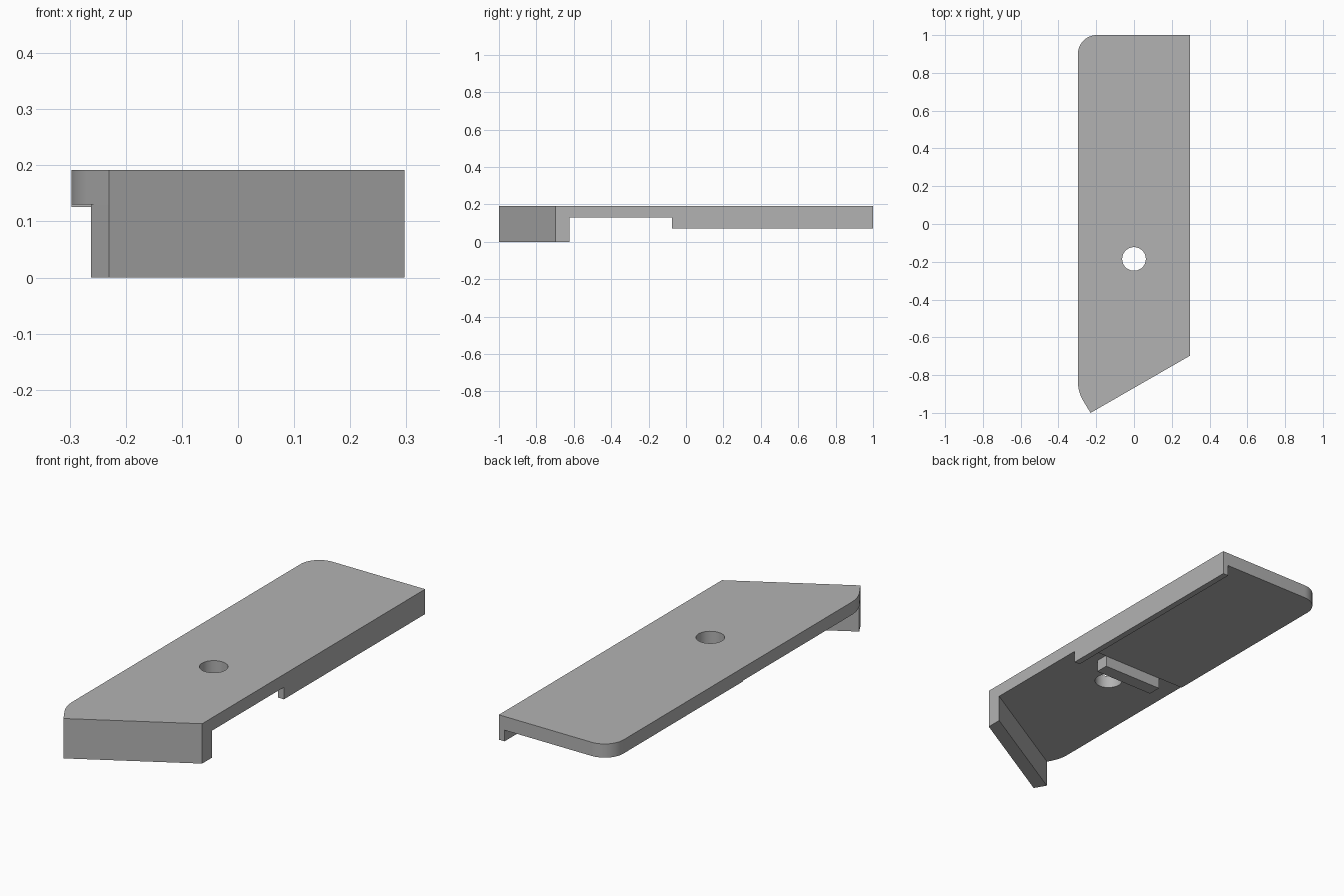
import bpy
import bmesh
from math import cos, sin, pi, radians
from mathutils import Vector

cube = bpy.data.objects.get("Cube")
if cube:
    bpy.data.objects.remove(cube, do_unlink=True)

TOP, UNDER, PAD, RAIL, W = 0.192, 0.13, 0.126, 0.072, 0.297

grey = bpy.data.materials.new("plain grey")
grey.use_nodes = True
colour = (0.45, 0.45, 0.45, 1)
grey.diffuse_color = colour
grey.node_tree.nodes["Principled BSDF"].inputs["Base Color"].default_value = colour


def prism(name, outline, z0, z1):
    """Extrude a counter-clockwise outline from z0 to z1."""
    bm = bmesh.new()
    base = bm.faces.new([bm.verts.new((x, y, z0)) for x, y in outline])
    side = bmesh.ops.extrude_face_region(bm, geom=[base])["geom"]
    bmesh.ops.translate(bm, vec=(0, 0, z1 - z0),
                        verts=[v for v in side if isinstance(v, bmesh.types.BMVert)])
    bmesh.ops.recalc_face_normals(bm, faces=bm.faces)
    mesh = bpy.data.meshes.new(name)
    bm.to_mesh(mesh)
    bm.free()
    mesh.materials.append(grey)
    obj = bpy.data.objects.new(name, mesh)
    bpy.context.collection.objects.link(obj)
    return obj


def box(name, x0, x1, y0, y1, z0, z1):
    return prism(name, [(x0, y0), (x1, y0), (x1, y1), (x0, y1)], z0, z1)


def arc(cx, cy, r, start, end, steps=12):
    angles = [radians(start + (end - start) * i / steps) for i in range(steps + 1)]
    return [(cx + r * cos(a), cy + r * sin(a)) for a in angles]


def smooth(obj):
    bpy.ops.object.select_all(action="DESELECT")
    obj.select_set(True)
    bpy.context.view_layer.objects.active = obj
    bpy.ops.object.shade_smooth_by_angle(angle=radians(20))


def drill(obj, cutter):
    mod = obj.modifiers.new("hole", "BOOLEAN")
    mod.operation = "DIFFERENCE"
    mod.solver = "EXACT"
    mod.object = cutter
    bpy.context.view_layer.objects.active = obj
    bpy.ops.object.modifier_apply(modifier=mod.name)
    bpy.data.objects.remove(cutter, do_unlink=True)


# Top plate: slanted front end, rounded right-hand corners
tip, heel = Vector((-0.23, -1)), Vector((W, -0.697))
back_arc = arc(-W + 0.1, 0.9, 0.1, 90, 180)
front_arc = arc(-W + 0.2, -0.834, 0.2, 180, 210)
plate = prism("top_plate", [tip, heel, (W, 1)] + back_arc + front_arc, UNDER, TOP)
drill(plate, prism("hole_cutter", arc(0, -0.185, 0.0625, 0, 352.5, 47), 0, 0.4))
smooth(plate)

# Slightly thicker rear half of the plate
pad = prism("rear_pad", [(-W, -0.01), (W, -0.01), (W, 1)] + back_arc, PAD, UNDER)
smooth(pad)

# Slanted lip across the front end, square to the cut at the tip
along = (heel - tip).normalized()
inward = Vector((-along.y, along.x)) * 0.065
inner_heel = heel + inward - along * (inward.x / along.x)
prism("front_lip", [tip, heel, inner_heel, tip + inward], 0, UNDER)

# Rail under the left edge and short rib across the middle
box("side_rail", W - 0.03, W, -0.075, 1, RAIL, UNDER)
box("cross_rib", -0.16, 0.16, -0.075, -0.01, RAIL, UNDER)
